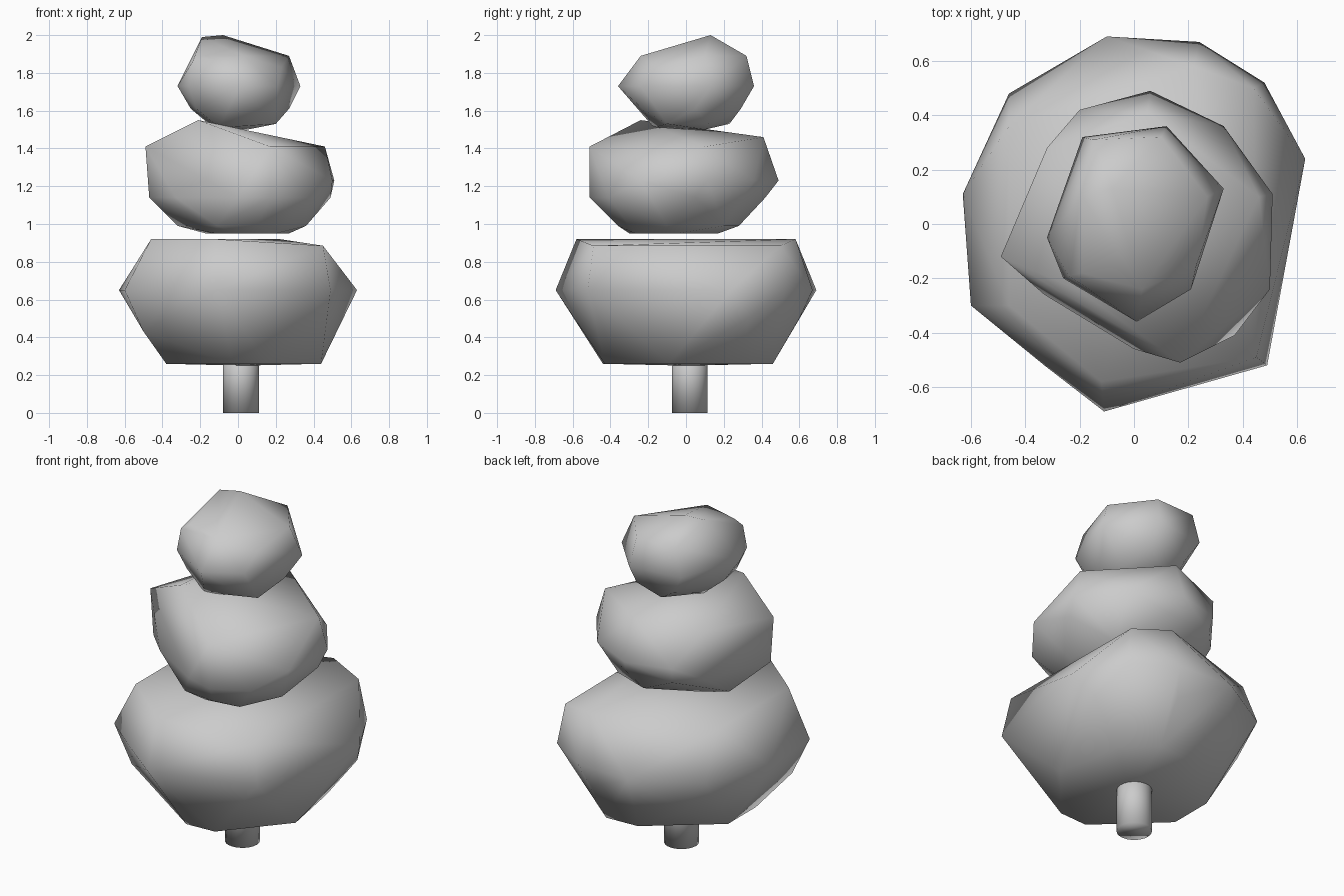
import bpy
import bmesh

cube = bpy.data.objects.get("Cube")
if cube:
    bpy.data.objects.remove(cube, do_unlink=True)


def make_material(name, value):
    material = bpy.data.materials.new(name)
    material.use_nodes = True
    color = (value, value, value, 1)
    material.diffuse_color = color
    material.node_tree.nodes["Principled BSDF"].inputs["Base Color"].default_value = color
    return material


grey = make_material("plain grey", 0.6)


def finish(name, mesh_builder):
    """Turn a bmesh into a smooth shaded object with the shared material."""
    bmesh.ops.recalc_face_normals(mesh_builder, faces=mesh_builder.faces)
    mesh = bpy.data.meshes.new(name)
    mesh_builder.to_mesh(mesh)
    mesh_builder.free()
    mesh.materials.append(grey)
    obj = bpy.data.objects.new(name, mesh)
    bpy.context.collection.objects.link(obj)
    bpy.ops.object.select_all(action="DESELECT")
    obj.select_set(True)
    bpy.context.view_layer.objects.active = obj
    bpy.ops.object.shade_smooth()
    return obj


def lumpy_tier(name, layers):
    """Wrap a convex skin around corner points grouped by their height."""
    bm = bmesh.new()
    for height, corners in layers.items():
        for x, y in corners:
            bm.verts.new((x, y, height))
    hull = bmesh.ops.convex_hull(bm, input=bm.verts[:])
    spare = {item for key in ("geom_interior", "geom_unused") for item in hull[key]
             if isinstance(item, bmesh.types.BMVert)}
    bmesh.ops.delete(bm, geom=list(spare), context="VERTS")
    return finish(name, bm)


# Trunk
trunk_radius = 0.095
trunk_height = 0.36
bm = bmesh.new()
bmesh.ops.create_cone(bm, cap_ends=True, segments=24, radius1=trunk_radius,
                      radius2=trunk_radius, depth=trunk_height)
bmesh.ops.translate(bm, verts=bm.verts, vec=(0.015, 0.02, trunk_height / 2))
finish("trunk", bm)

# Wide lower foliage: base, flank, waist, then the irregular crown
lumpy_tier("lower_foliage", {
    0.25: [(0.03, 0)],
    0.26: [(0.44, -0.09), (0.37, 0.3), (0.2, 0.46), (0, 0.45), (-0.38, 0.15),
           (-0.38, -0.11), (-0.03, -0.44), (0.15, -0.43)],
    0.43: [(-0.5, -0.28), (-0.5, 0.1), (-0.3, 0.45)],
    0.5: [(0.55, 0.33), (0.2, 0.6)],
    0.65: [(-0.1, 0.69), (0.24, 0.67), (0.48, 0.52), (0.63, 0.24), (0.49, -0.52),
           (-0.11, -0.69), (-0.33, -0.52), (-0.6, -0.3), (-0.63, 0.11), (-0.46, 0.48)],
    0.885: [(0.44, 0.5), (0.45, -0.49)],
    0.92: [(0.22, 0.58), (-0.46, 0.36), (-0.46, -0.3), (-0.12, -0.58)],
})

# Middle foliage with a sloping top and one raised corner
lumpy_tier("middle_foliage", {
    0.95: [(-0.17, 0.06), (-0.12, -0.18), (0, -0.3), (0.2, -0.27),
           (0.27, -0.05), (0.1, 0.17)],
    0.99: [(-0.32, 0.05), (-0.11, -0.34), (0.1, -0.36), (0.36, -0.1),
           (0.3, 0.2), (0.08, 0.28)],
    1.14: [(0.49, 0.05), (0.37, -0.41), (0.17, -0.51), (0, -0.46), (-0.33, -0.26),
           (-0.47, -0.12), (-0.31, 0.27), (-0.19, 0.4), (0.1, 0.42)],
    1.23: [(0.06, 0.49), (0.33, 0.36), (0.51, 0.11), (0.5, -0.24), (-0.2, 0.42)],
    1.41: [(0.46, 0.1), (-0.49, -0.12), (0.17, -0.51)],
    1.43: [(-0.32, 0.28)],
    1.46: [(0.05, 0.41)],
    1.55: [(-0.21, -0.24)],
})

# Small upper foliage with an off-centre peak
lumpy_tier("upper_foliage", {
    1.5: [(0.05, 0.1)],
    1.51: [(-0.1, -0.17), (-0.13, 0.02)],
    1.53: [(0.2, -0.1), (0, 0.23), (0.18, 0.12)],
    1.61: [(0.27, 0.05), (0.12, -0.23), (-0.22, -0.16), (-0.25, 0),
           (-0.12, 0.28), (0.12, 0.29)],
    1.73: [(0.12, 0.36), (0.33, 0.13), (0.21, -0.24), (0.01, -0.36),
           (-0.26, -0.2), (-0.32, -0.05), (-0.19, 0.32)],
    1.83: [(0.23, -0.15)],
    1.86: [(-0.24, -0.19)],
    1.89: [(0.27, 0.1), (0.03, -0.24), (-0.19, -0.18), (-0.15, 0.31), (0.1, 0.32)],
    1.99: [(-0.19, 0.1)],
    2.0: [(-0.08, 0.13)],
})
